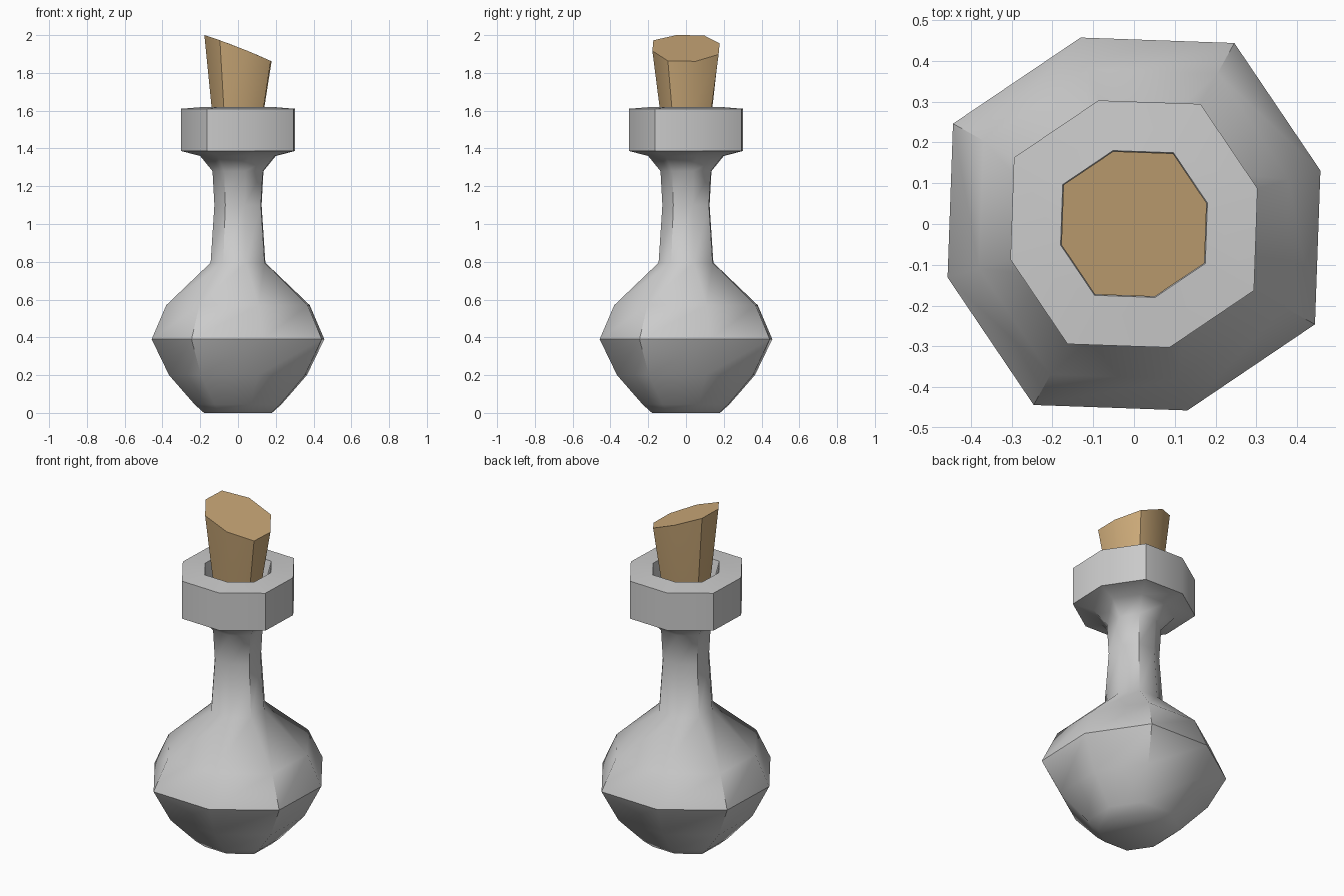
import bpy, bmesh
from math import sin, cos, radians

if "Cube" in bpy.data.objects:
    bpy.data.objects.remove(bpy.data.objects["Cube"])

TURN = radians(16)      # rotation of the eight-sided rings
CORNER = 1.067          # every second corner sits further out


def ring_point(half_width, i):
    r = half_width / cos(TURN) * (CORNER if i % 2 else 1.0)
    a = TURN + radians(45) * i
    return r * cos(a), r * sin(a)


def lathe(name, profile, top_height=None):
    """Stack eight-sided rings (half width, z) and cap both ends."""
    bm = bmesh.new()
    rings = []
    for n, (w, z) in enumerate(profile):
        ring = []
        for i in range(8):
            x, y = ring_point(w, i)
            last = top_height and n == len(profile) - 1
            ring.append(bm.verts.new((x, y, top_height(x) if last else z)))
        rings.append(ring)
    for a, b in zip(rings, rings[1:]):
        for i in range(8):
            j = (i + 1) % 8
            bm.faces.new((a[i], a[j], b[j], b[i]))
    bm.faces.new(rings[0][::-1])
    bm.faces.new(rings[-1])
    bmesh.ops.recalc_face_normals(bm, faces=bm.faces)
    mesh = bpy.data.meshes.new(name)
    bm.to_mesh(mesh)
    bm.free()
    obj = bpy.data.objects.new(name, mesh)
    bpy.context.collection.objects.link(obj)
    bpy.ops.object.select_all(action='DESELECT')
    obj.select_set(True)
    bpy.context.view_layer.objects.active = obj
    bpy.ops.object.shade_smooth_by_angle(angle=radians(48))
    return obj


# Bottle: round belly, narrow neck, thick collar and hollow mouth
lathe("bottle", [
    (0.18, 0.0), (0.23, 0.045), (0.365, 0.2), (0.457, 0.39), (0.38, 0.57),
    (0.145, 0.795), (0.125, 1.1), (0.135, 1.28), (0.2, 1.36),
    (0.303, 1.387), (0.303, 1.61), (0.18, 1.62), (0.15, 1.5), (0.12, 1.3),
])

# Cork: tapered plug with a slanted top
cork = lathe("cork", [(0.115, 1.45), (0.14, 1.62), (0.178, 1.93)],
             top_height=lambda x: 1.937 - 0.39 * x - 0.2 * x * x)
mat = bpy.data.materials.new("cork_tan")
mat.diffuse_color = (0.60, 0.40, 0.19, 1)
mat.use_nodes = True
mat.node_tree.nodes["Principled BSDF"].inputs["Base Color"].default_value = mat.diffuse_color
cork.data.materials.append(mat)
